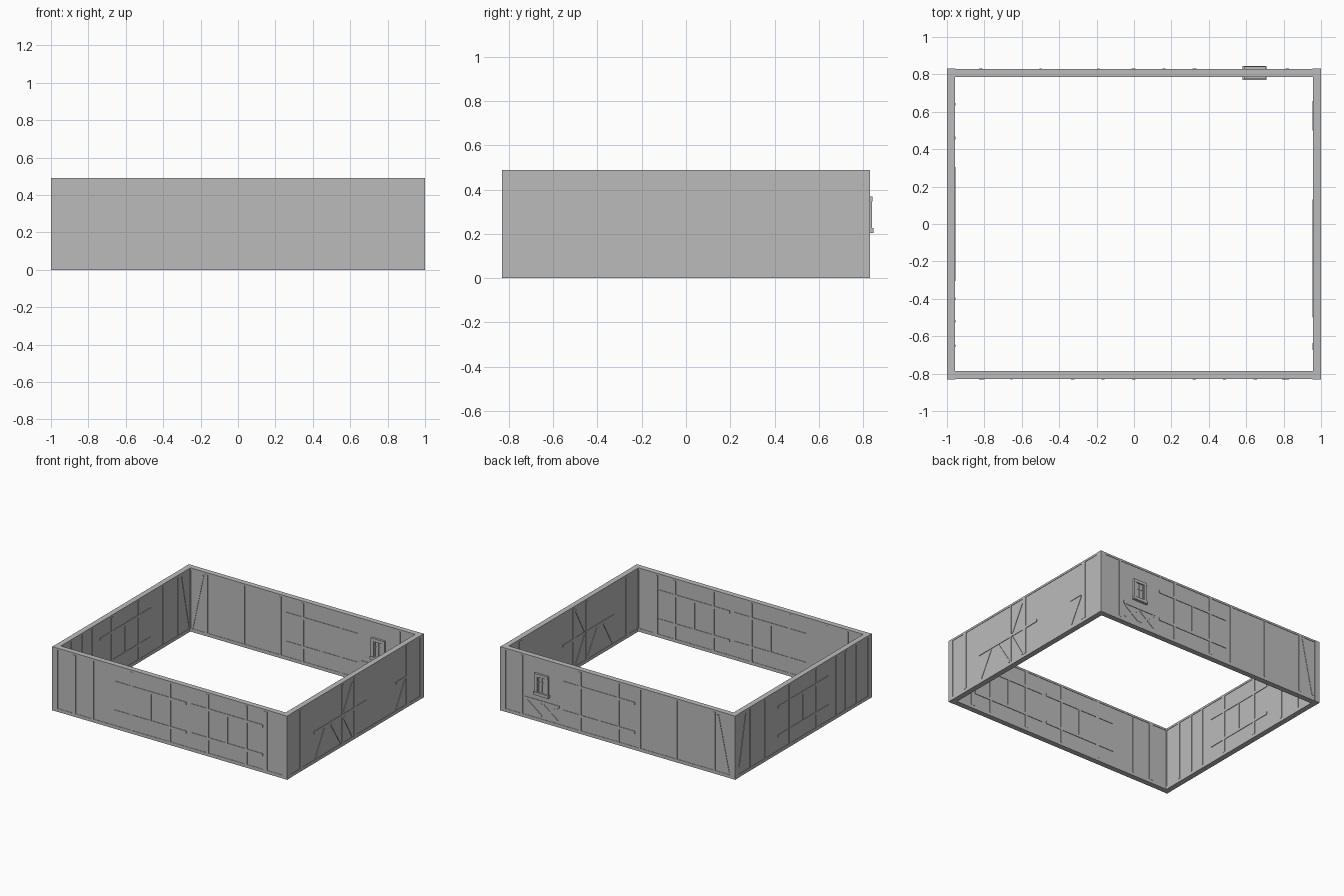
import bpy
from math import atan2, hypot, pi
from mathutils import Matrix, Vector

if "Cube" in bpy.data.objects:
    bpy.data.objects.remove(bpy.data.objects["Cube"])

stone = bpy.data.materials.new("plain grey")
stone.use_nodes = True
stone.diffuse_color = (0.5, 0.5, 0.5, 1)
stone.node_tree.nodes["Principled BSDF"].inputs["Base Color"].default_value = (0.5, 0.5, 0.5, 1)

H = 0.49        # wall height
PLATE = 0.036   # infill thickness
BEAM = 0.045    # timber thickness
W = 0.02        # timber width
LOW, HIGH = 0.025, 0.475
MID_Y = 0.808   # wall centre lines
MID_X = 0.9775

# Wall frames: local x runs along the wall, local y through it
WALLS = {
    "front": Matrix.Translation((0, -MID_Y, 0)),
    "back": Matrix.Translation((0, MID_Y, 0)),
    "right": Matrix.Translation((MID_X, 0, 0)) @ Matrix.Rotation(pi / 2, 4, "Z"),
    "left": Matrix.Translation((-MID_X, 0, 0)) @ Matrix.Rotation(pi / 2, 4, "Z"),
}
HALF = {"front": 0.955, "back": 0.955, "right": 0.79, "left": 0.79}


def box(name, wall, u0, u1, z0, z1, depth=BEAM, tilt=0.0):
    """Box centred in the wall thickness, optionally tilted in the wall plane."""
    bpy.ops.mesh.primitive_cube_add(size=1)
    ob = bpy.context.object
    ob.name = f"{wall}_{name}"
    ob.data.materials.append(stone)
    centre = Vector(((u0 + u1) / 2, 0, (z0 + z1) / 2))
    size = Matrix.Diagonal((u1 - u0, depth, z1 - z0, 1))
    ob.data.transform(WALLS[wall] @ Matrix.Translation(centre)
                      @ Matrix.Rotation(-tilt, 4, "Y") @ size)
    return ob


def post(wall, u, z0=LOW, z1=HIGH, width=W, name="post"):
    box(name, wall, u - width / 2, u + width / 2, z0, z1)


def rail(wall, u0, u1, z, name="rail"):
    box(name, wall, u0, u1, z - W / 2, z + W / 2, BEAM - 0.001)


def brace(wall, u0, z0, u1, z1, depth=BEAM - 0.002, width=0.016):
    cu, cz = (u0 + u1) / 2, (z0 + z1) / 2
    half = hypot(u1 - u0, z1 - z0) / 2
    box("brace", wall, cu - half, cu + half, cz - width / 2, cz + width / 2,
        depth, atan2(z1 - z0, u1 - u0))


def timber_bay(wall, u):
    """Two posts, two long rails and a slim centre mullion."""
    for side in (-1, 1):
        post(wall, u + side * 0.163)
    for z in (0.135, 0.357):
        rail(wall, u - 0.305, u + 0.305, z)
    post(wall, u, 0.145, 0.347, 0.016, "mullion")


# Infill panels with sill and top beams
for wall, half in HALF.items():
    box("panel", wall, -half, half, 0, H, PLATE)
    box("sill_beam", wall, -half, half, 0, LOW, BEAM - 0.003)
    box("top_beam", wall, -half, half, HIGH, H, BEAM - 0.003)

# Corner posts
for wall in ("front", "back"):
    for side in (-1, 1):
        post(wall, side * MID_X, 0, H, 0.045, "corner_post")

# Front wall
for u in (-0.165, 0.485):
    timber_bay("front", u)
post("front", -0.815, width=0.03)
post("front", 0.81, width=0.035)
post("front", -0.655, width=0.012)

# Back wall
timber_bay("back", 0.16)
for u in (-0.19, -0.5):
    post("back", u, width=0.012)
post("back", -0.82, width=0.02)
post("back", 0.82, width=0.02)
brace("back", -0.85, 0.46, -0.94, 0.04)

# Crossed braces below the back window
rail("back", 0.5, 0.79, 0.155)
for u in (0.515, 0.65):
    brace("back", u, 0.045, u + 0.125, 0.14)
    brace("back", u, 0.14, u + 0.125, 0.045, BEAM - 0.004)

# Back window: frame, sill, mullion and pane
WX = 0.645
box("window_pane", "back", WX - 0.05, WX + 0.05, 0.22, 0.36, 0.046)
for side in (-1, 1):
    u = WX + side * 0.047
    box("window_jamb", "back", u - 0.011, u + 0.011, 0.225, 0.365, 0.066)
    u = WX + side * 0.029
    box("window_sash", "back", u - 0.005, u + 0.005, 0.23, 0.35, 0.055)
box("window_head", "back", WX - 0.058, WX + 0.058, 0.347, 0.37, 0.068)
box("window_sill", "back", WX - 0.064, WX + 0.064, 0.205, 0.228, 0.076)
box("window_mullion", "back", WX - 0.005, WX + 0.005, 0.23, 0.35, 0.055)
box("window_bar", "back", WX - 0.03, WX + 0.03, 0.3, 0.308, 0.054)

# Right wall
for u, width in ((-0.655, 0.035), (-0.005, 0.03), (0.64, 0.035), (-0.155, 0.018)):
    post("right", u, width=width)
rail("right", -0.5, 0.13, 0.235)
rail("right", 0.5, 0.63, 0.235)
for ends in ((-0.48, 0.03, -0.37, 0.22), (-0.29, 0.22, -0.17, 0.03),
             (-0.14, 0.22, -0.03, 0.03), (-0.14, 0.25, -0.03, 0.45),
             (0.5, 0.03, 0.61, 0.22)):
    brace("right", *ends)

# Left wall
timber_bay("left", 0)
for u in (-0.65, -0.52, -0.4, 0.46, 0.64):
    post("left", u, width=0.014)
brace("left", 0.69, 0.46, 0.78, 0.04)
